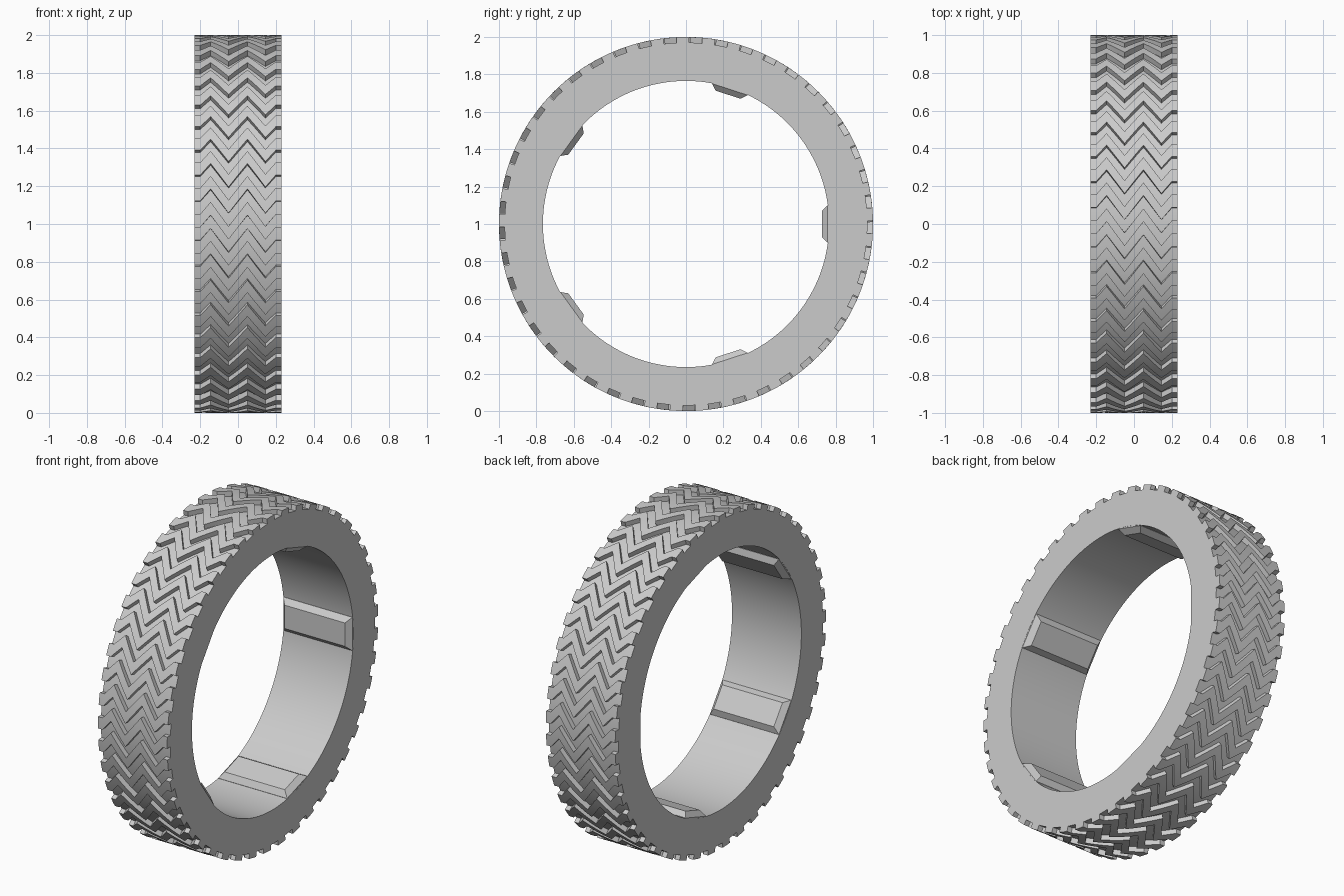
import bpy, bmesh
from math import cos, sin, radians, pi

old = bpy.data.objects.get("Cube")
if old:
    bpy.data.objects.remove(old, do_unlink=True)

HALF = 0.23                      # half width of the tyre
R_IN, R_CORE, R_OUT = 0.765, 0.97, 1.0
TREADS, LUGS = 45, 5

rubber = bpy.data.materials.new("grey_rubber")
rubber.use_nodes = True
colour = (0.6, 0.6, 0.6, 1)
rubber.diffuse_color = colour
rubber.node_tree.nodes["Principled BSDF"].inputs["Base Color"].default_value = colour


def polar(x, r, a):
    """Point at distance r and angle a around the axle."""
    return (x, r * cos(a), 1 + r * sin(a))


def finish(bm, name, smooth=True):
    bmesh.ops.recalc_face_normals(bm, faces=bm.faces)
    mesh = bpy.data.meshes.new(name)
    bm.to_mesh(mesh)
    bm.free()
    mesh.materials.append(rubber)
    obj = bpy.data.objects.new(name, mesh)
    bpy.context.collection.objects.link(obj)
    if smooth:
        bpy.ops.object.select_all(action='DESELECT')
        obj.select_set(True)
        bpy.context.view_layer.objects.active = obj
        bpy.ops.object.shade_smooth_by_angle(angle=radians(25))
    return obj


def bridge(bm, loops):
    """Quads between neighbouring closed loops of vertices."""
    for a, b in zip(loops, loops[1:]):
        n = len(a)
        for i in range(n):
            j = (i + 1) % n
            bm.faces.new((a[i], a[j], b[j], b[i]))


# Ring body: rectangular section swept around the axle
bm = bmesh.new()
section = [(-HALF, R_IN), (HALF, R_IN), (HALF, R_CORE), (-HALF, R_CORE)]
steps = 180
loops = [[bm.verts.new(polar(x, r, 2 * pi * k / steps)) for x, r in section]
         for k in range(steps)]
bridge(bm, loops + loops[:1])
finish(bm, "ring_body")

# Zigzag tread bars: (x, angle offset in degrees) along each bar
zigzag = [(-HALF, 0), (-0.2, 0), (-0.145, -3.7), (-0.05, 3.7),
          (0.05, -3.7), (0.145, 3.7), (0.2, 0), (HALF, 0)]
path = []
for (x0, a0), (x1, a1) in zip(zigzag, zigzag[1:]):
    n = 3 if abs(a1 - a0) > 5 else 1
    path += [(x0 + (x1 - x0) * i / n, a0 + (a1 - a0) * i / n) for i in range(n)]
path.append(zigzag[-1])

bm = bmesh.new()
pitch = 360 / TREADS
for t in range(TREADS):
    mid = t * pitch + 3
    loops = []
    for x, a in path:
        rim = [(R_CORE - 0.01, -2), (R_OUT, -2), (R_OUT, 0),
               (R_OUT, 2), (R_CORE - 0.01, 2)]
        loops.append([bm.verts.new(polar(x, r, radians(mid + a + w))) for r, w in rim])
    bridge(bm, loops)
    bm.faces.new(loops[0])
    bm.faces.new(loops[-1])
finish(bm, "tread_bars")

# Bevelled lugs on the inner wall: (radius, half length, half width) layers
layers = [(0.78, 0.1, 0.229), (0.757, 0.1, 0.229), (0.727, 0.07, 0.2)]
for k in range(LUGS):
    bm = bmesh.new()
    a = 2 * pi * k / LUGS
    loops = []
    for r, h, w in layers:
        ring = []
        for sx, st in ((-1, -1), (1, -1), (1, 1), (-1, 1)):
            t = st * h
            ring.append(bm.verts.new((sx * w, r * cos(a) - t * sin(a),
                                      1 + r * sin(a) + t * cos(a))))
        loops.append(ring)
    bridge(bm, loops)
    bm.faces.new(loops[0])
    bm.faces.new(loops[-1])
    finish(bm, f"inner_lug_{k + 1}", smooth=False)
